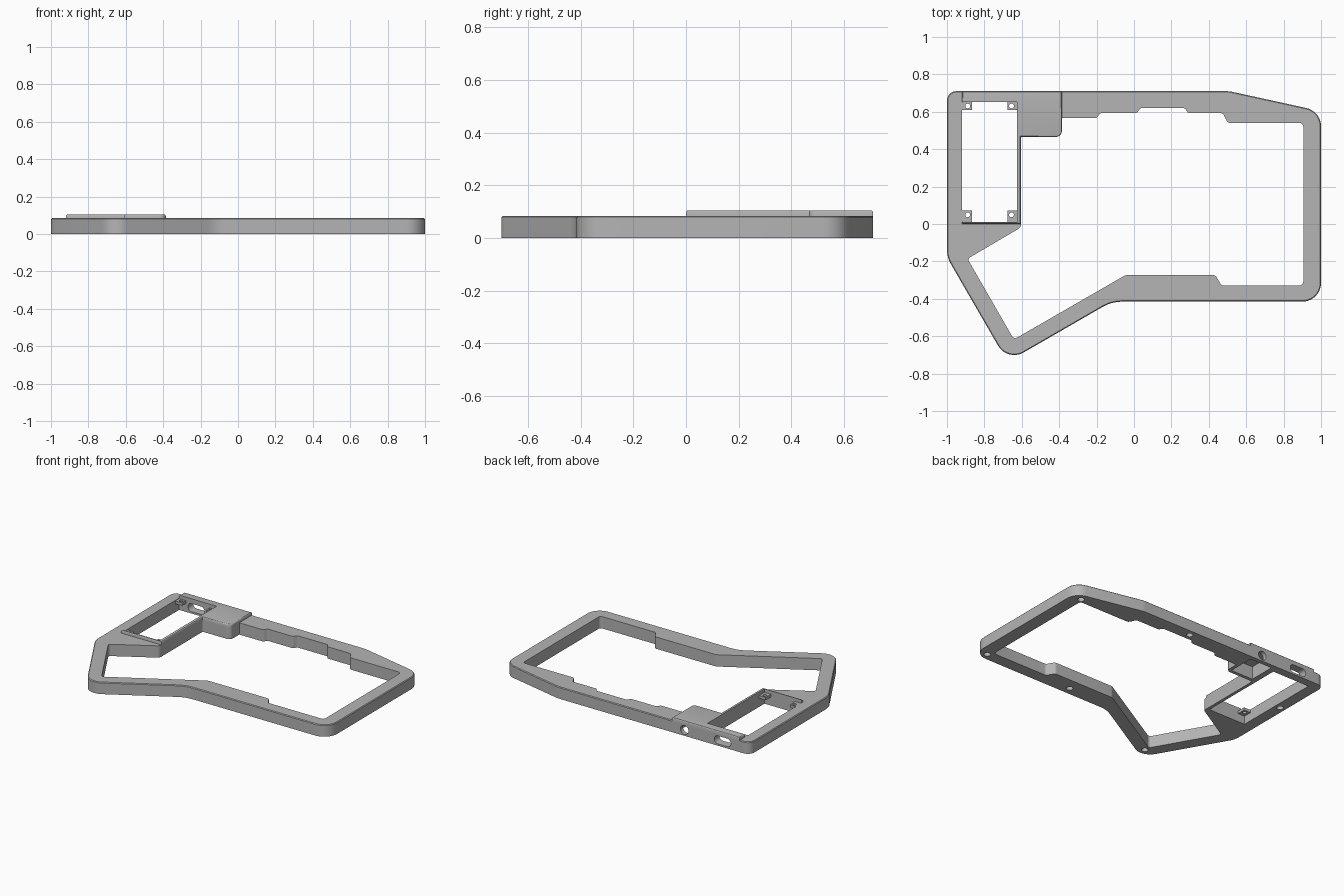
import bpy, bmesh, math
from mathutils import Vector

cube = bpy.data.objects.get("Cube")
if cube:
    bpy.data.objects.remove(cube, do_unlink=True)

grey = bpy.data.materials.new("case_grey")
grey.use_nodes = True
COLOUR = (0.46, 0.46, 0.46, 1)
grey.diffuse_color = COLOUR
bsdf = next(n for n in grey.node_tree.nodes if n.type == 'BSDF_PRINCIPLED')
bsdf.inputs["Base Color"].default_value = COLOUR


def rounded(corners, default=0.0):
    """Outline from (x, y[, radius]) corners, with arcs at the corners."""
    out = []
    for i, c in enumerate(corners):
        p = Vector(c[:2])
        r = c[2] if len(c) > 2 else default
        a = (Vector(corners[i - 1][:2]) - p).normalized()
        b = (Vector(corners[(i + 1) % len(corners)][:2]) - p).normalized()
        if r == 0:
            out.append(p)
            continue
        half = a.angle(b) / 2
        centre = p + (a + b).normalized() * (r / math.sin(half))
        t = r / math.tan(half)
        s, e = p + a * t - centre, p + b * t - centre
        turn = math.atan2(s.x * e.y - s.y * e.x, s.dot(e))
        steps = max(2, math.ceil(abs(turn) / math.radians(9)))
        start = math.atan2(s.y, s.x)
        for k in range(steps + 1):
            ang = start + turn * k / steps
            out.append(centre + Vector((math.cos(ang), math.sin(ang))) * r)
    return out


def prism(name, outline, z0, z1, bevel=0.0, segments=1):
    """Upright prism; the top rim can be bevelled."""
    bm = bmesh.new()
    base = bm.faces.new([bm.verts.new((p.x, p.y, z0)) for p in outline])
    new = bmesh.ops.extrude_face_region(bm, geom=[base])["geom"]
    bmesh.ops.translate(bm, vec=(0, 0, z1 - z0),
                        verts=[g for g in new if isinstance(g, bmesh.types.BMVert)])
    bmesh.ops.recalc_face_normals(bm, faces=bm.faces)
    if bevel:
        rim = [e for e in bm.edges if all(abs(v.co.z - z1) < 1e-5 for v in e.verts)]
        bmesh.ops.bevel(bm, geom=rim, offset=bevel, segments=segments,
                        profile=0.5, affect='EDGES')
    mesh = bpy.data.meshes.new(name)
    bm.to_mesh(mesh)
    bm.free()
    mesh.materials.append(grey)
    obj = bpy.data.objects.new(name, mesh)
    bpy.context.collection.objects.link(obj)
    return obj


def box(x0, x1, y0, y1, r=0.0):
    return rounded([(x0, y0), (x1, y0), (x1, y1), (x0, y1)], r)


def circle(x, y, r):
    return box(x - r, x + r, y - r, y + r, r * 0.999)


def cut(obj, cutters):
    bpy.context.view_layer.objects.active = obj
    for c in cutters:
        c.hide_render = True
        mod = obj.modifiers.new("cut", 'BOOLEAN')
        mod.operation, mod.solver, mod.object = 'DIFFERENCE', 'EXACT', c
        bpy.ops.object.modifier_apply(modifier=mod.name)


# Ring frame
frame = prism("case_frame", rounded([
    (-1, 0.71, 0.05), (-1, -0.178, 0.15), (-0.677, -0.737, 0.1),
    (-0.119, -0.415, 0.2), (1, -0.415, 0.1), (1, 0.603, 0.1),
    (0.51, 0.71, 0.1)]), 0, 0.084, 0.005)

# Raised cover over the connector block, with thin lips around the window
cover = prism("raised_cover", rounded([
    (-0.919, 0.71), (-0.919, 0), (-0.604, 0), (-0.604, 0.466),
    (-0.386, 0.466, 0.03), (-0.386, 0.71)]), 0.075, 0.105, 0.01, 3)

# Main opening with stepped edges
opening = prism("opening_cutter", rounded([
    (-0.604, 0.466, 0.008), (-0.604, -0.018, 0.03), (-0.89, -0.186, 0.015),
    (-0.642, -0.617, 0.02), (-0.045, -0.273, 0.04), (0.435, -0.273, 0.025),
    (0.467, -0.328, 0.02), (0.905, -0.328, 0.02), (0.905, 0.54, 0.02),
    (0.502, 0.54, 0.02), (0.475, 0.593, 0.02), (0.29, 0.593, 0.015),
    (0.27, 0.62, 0.015), (0.035, 0.62, 0.015), (0.015, 0.593, 0.015),
    (-0.18, 0.593, 0.015), (-0.2, 0.566, 0.015), (-0.386, 0.566),
    (-0.386, 0.466, 0.03)]), -0.1, 0.2)

# Window, connector cavity and ports in the back wall
window = prism("window_cutter", box(-0.92, -0.626, 0.012, 0.652), -0.1, 0.2)
cavity = prism("cavity_cutter", box(-0.585, -0.41, 0.49, 0.68), -0.1, 0.092)
ports = [prism("slot_cutter", box(-0.85, -0.72, -0.07, -0.013, 0.028), -0.1, 0.1),
         prism("jack_cutter", circle(-0.485, -0.042, 0.032), -0.06, 0.1)]
for p in ports:
    p.rotation_euler.x = -math.pi / 2
    p.location.y = 0.72
bpy.context.view_layer.update()

# Blind screw holes underneath
screws = [prism("screw_cutter", circle(x, y, 0.022), -0.1, 0.05) for x, y in (
    (0.92, 0.565), (0.93, -0.365), (0.09, 0.665), (0.24, -0.36),
    (-0.64, -0.655), (-0.96, 0.32))]

cut(frame, [opening, window, cavity] + ports + screws)
cut(cover, [window, cavity] + ports)

# Small drilled mounting tabs in the window corners
tabs = []
for x, ex in ((-0.889, -0.925), (-0.655, -0.622)):
    for y, ey in ((0.631, 0.655), (0.049, 0.01)):
        xs = sorted((ex, x + math.copysign(0.022, x - ex)))
        ys = sorted((ey, y + math.copysign(0.022, y - ey)))
        tab = prism("mounting_tab", box(*xs, *ys), 0.06, 0.08)
        hole = prism("tab_cutter", circle(x, y, 0.013), 0, 0.2)
        cut(tab, [hole])
        bpy.data.objects.remove(hole)
        tabs.append(tab)

for c in [opening, window, cavity] + ports + screws:
    bpy.data.objects.remove(c)

for o in bpy.context.selected_objects:
    o.select_set(False)
for o in [frame, cover] + tabs:
    o.select_set(True)
bpy.context.view_layer.objects.active = frame
bpy.ops.object.shade_smooth_by_angle(angle=math.radians(25))
